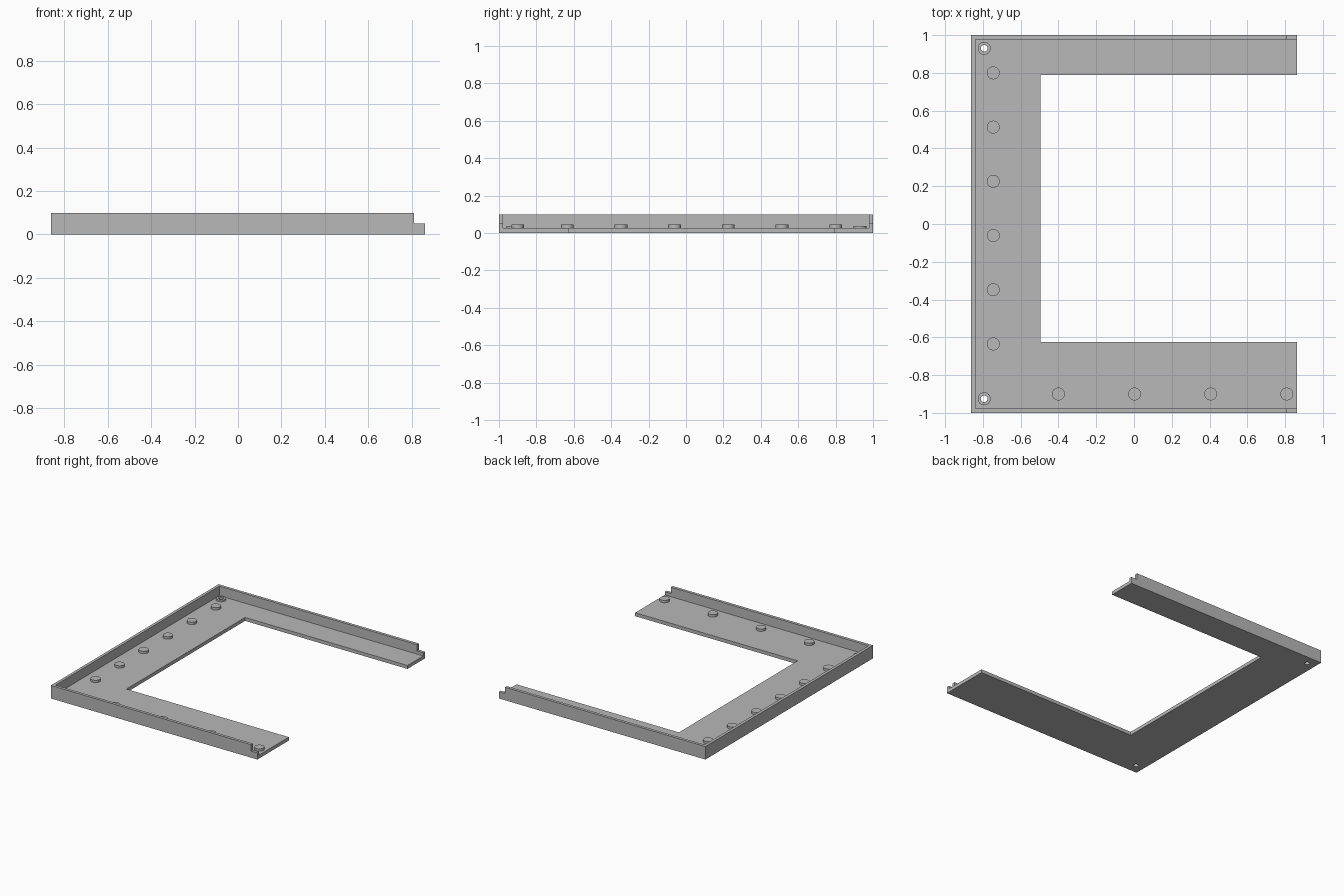
import bpy, bmesh, math

cube = bpy.data.objects.get("Cube")
if cube:
    bpy.data.objects.remove(cube, do_unlink=True)

grey = bpy.data.materials.new("plain grey")
grey.use_nodes = True
COLOUR = (0.48, 0.48, 0.48, 1)
grey.diffuse_color = COLOUR
grey.node_tree.nodes["Principled BSDF"].inputs["Base Color"].default_value = COLOUR

X, Y, H = 0.862, 1.0, 0.098      # half width, half depth, height
FLOOR, WALL = 0.026, 0.022       # floor and wall thickness
STEP_X, STEP_Z = 0.81, 0.05      # half-lap step at the open ends


def prism(name, outline, z0, z1):
    """Extrude a flat outline from z0 to z1."""
    bm = bmesh.new()
    face = bm.faces.new([bm.verts.new((x, y, z0)) for x, y in outline])
    top = bmesh.ops.extrude_face_region(bm, geom=[face])["geom"]
    for v in top:
        if isinstance(v, bmesh.types.BMVert):
            v.co.z = z1
    bmesh.ops.recalc_face_normals(bm, faces=bm.faces)
    mesh = bpy.data.meshes.new(name)
    bm.to_mesh(mesh)
    bm.free()
    mesh.materials.append(grey)
    obj = bpy.data.objects.new(name, mesh)
    bpy.context.collection.objects.link(obj)
    return obj


def c_shape(left, front, back):
    """C outline, open towards +x, with the given inner edges."""
    return [(-X, -Y), (X, -Y), (X, front), (left, front),
            (left, back), (X, back), (X, Y), (-X, Y)]


def circle(cx, cy, r, n=32):
    return [(cx + r * math.cos(math.tau * i / n),
             cy + r * math.sin(math.tau * i / n)) for i in range(n)]


def smooth(obj):
    bpy.ops.object.select_all(action="DESELECT")
    obj.select_set(True)
    bpy.context.view_layer.objects.active = obj
    bpy.ops.object.shade_smooth_by_angle(angle=math.radians(30))


def cut(obj, cutter):
    """Subtract the cutter, apply the result and drop the cutter."""
    mod = obj.modifiers.new("cut", "BOOLEAN")
    mod.operation, mod.solver, mod.object = "DIFFERENCE", "EXACT", cutter
    bpy.context.view_layer.objects.active = obj
    bpy.ops.object.modifier_apply(modifier=mod.name)
    bpy.data.objects.remove(cutter, do_unlink=True)


# Floor plate and rim wall, with the wall stepped down at its open ends
floor = prism("floor_plate", c_shape(-0.494, -0.625, 0.79), 0, FLOOR)
wall = prism("rim_wall", c_shape(-X + WALL, -Y + WALL, Y - WALL), FLOOR, H)
notch = [(STEP_X, -2), (2, -2), (2, 2), (STEP_X, 2)]
cut(wall, prism("notch_cutter", notch, STEP_Z, 1))

# Screw bosses at the two closed corners, with holes through the floor
for side, y in (("front", -0.925), ("back", 0.93)):
    boss = prism(side + "_screw_boss", circle(-0.793, y, 0.034), FLOOR, 0.038)
    for part in (floor, boss):
        cut(part, prism("hole_cutter", circle(-0.793, y, 0.018), -1, 1))
    smooth(boss)

# Round locating pegs along the left strip and the front arm
spots = [(-0.745, 0.80 - 0.287 * i) for i in range(6)]
spots += [(-0.4 + 0.403 * i, -0.9) for i in range(4)]
for i, (x, y) in enumerate(spots):
    smooth(prism(f"peg_{i + 1}", circle(x, y, 0.034), FLOOR, 0.044))
